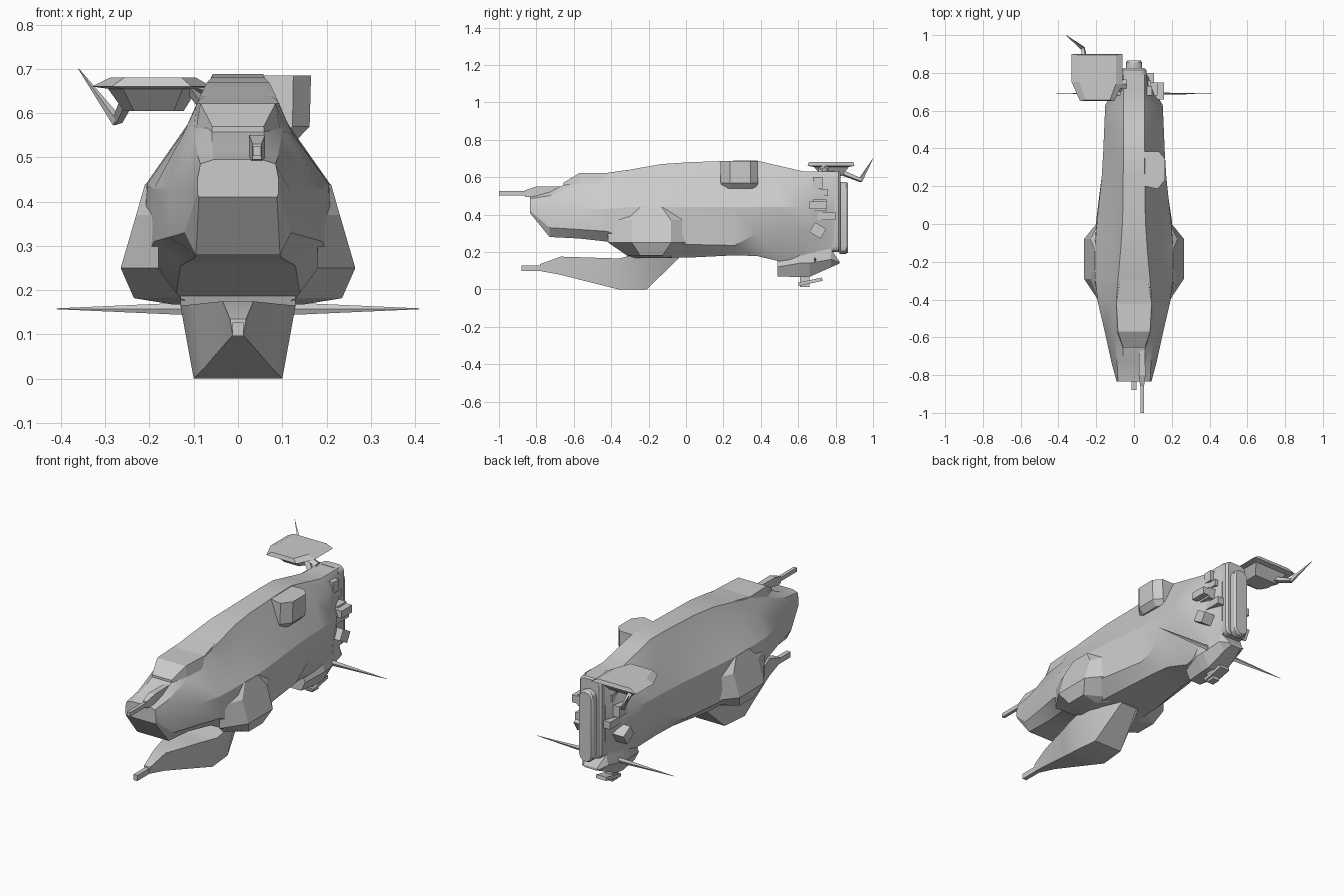
import bpy, bmesh, math
from mathutils import Vector, Matrix


def finish(name, bm, smooth=None):
    bmesh.ops.recalc_face_normals(bm, faces=bm.faces)
    me = bpy.data.meshes.new(name)
    bm.to_mesh(me)
    bm.free()
    ob = bpy.data.objects.new(name, me)
    bpy.context.collection.objects.link(ob)
    if smooth:
        bpy.context.view_layer.objects.active = ob
        ob.select_set(True)
        bpy.ops.object.shade_smooth_by_angle(angle=math.radians(smooth))
        ob.select_set(False)
    return ob


def skin(name, rings, smooth=None):
    """Bridge a list of equal-length 3D rings and cap both ends."""
    bm = bmesh.new()
    vs = [[bm.verts.new(p) for p in r] for r in rings]
    n = len(vs[0])
    for a, b in zip(vs, vs[1:]):
        for i in range(n):
            j = (i + 1) % n
            bm.faces.new((a[i], a[j], b[j], b[i]))
    bm.faces.new(vs[0])
    bm.faces.new(vs[-1])
    return finish(name, bm, smooth)


def loft(name, sections, smooth=None):
    """Sections are (y, x1, z1, x2, z2, ...) right halves, mirrored over x."""
    rings = []
    for s in sections:
        half = [(s[i], s[0], s[i + 1]) for i in range(1, len(s), 2)]
        rings.append(half + [(-x, y, z) for x, y, z in reversed(half)])
    return skin(name, rings, smooth)


def box(name, x, y, z, tilt=0):
    """Box from (min, max) ranges, optionally tilted about x."""
    bm = bmesh.new()
    bmesh.ops.create_cube(bm, size=1)
    c = Vector([(a + b) / 2 for a, b in (x, y, z)])
    d = [b - a for a, b in (x, y, z)]
    bm.transform(Matrix.Translation(c) @ Matrix.Rotation(math.radians(tilt), 4, 'X')
                 @ Matrix.Diagonal((*d, 1)))
    return finish(name, bm)


def blade(name, p, q, r0, r1, flat=1.0):
    """Tapered four-sided bar from p to q, flattened along its second axis."""
    p, q = Vector(p), Vector(q)
    d = (q - p).normalized()
    u = d.cross(Vector((0, 1, 0))).normalized()
    v = d.cross(u)
    ring = lambda c, r: [c + u * r, c + v * r * flat, c - u * r, c - v * r * flat]
    return skin(name, [ring(p, r0), ring(q, r1)])


# Main hull
loft("hull", [
    (-.835, .055, .495, .085, .485, .092, .45, .092, .42, .088, .41),
    (-.73, .058, .52, .09, .50, .12, .42, .12, .33, .095, .28),
    (-.57, .06, .60, .10, .56, .155, .43, .155, .32, .10, .272),
    (-.42, .095, .615, .125, .55, .19, .43, .19, .31, .13, .255),
    (-.30, .085, .64, .117, .565, .205, .44, .215, .26, .14, .19),
    (-.13, .07, .67, .113, .575, .208, .44, .215, .25, .14, .17),
    (.02, .06, .68, .11, .58, .195, .44, .20, .24, .13, .17),
    (.26, .057, .688, .107, .58, .17, .44, .165, .235, .10, .182),
    (.38, .055, .688, .105, .58, .163, .44, .155, .30, .09, .178),
    (.50, .055, .66, .105, .575, .158, .44, .145, .30, .06, .15),
    (.63, .055, .63, .105, .57, .152, .44, .13, .31, .08, .17),
    (.70, .055, .63, .08, .58, .11, .44, .10, .31, .075, .19),
    (.79, .055, .63, .065, .60, .07, .44, .07, .30, .06, .21),
], 25)

# Raised cockpit roof
loft("cockpit_roof", [(-.655, .058, .57, .06, .54), (-.57, .085, .622, .095, .56),
                      (-.42, .093, .623, .11, .56), (-.30, .075, .64, .10, .57)])

# Side pods: tilted octagonal outer faces flaring out of the hull
for s in (-1, 1):
    skin("side_pod", [
        [(s * xi, -.185 - h * 2.2, z), (s * xo, -.185 - h, z),
         (s * xo, -.185 + h, z), (s * xi, -.185 + h * 2, z)]
        for z, xi, xo, h in ((.44, .16, .210, .055), (.37, .18, .230, .105),
                             (.25, .18, .265, .105), (.182, .13, .235, .06),
                             (.168, .10, .15, .055))], 15)

# Chin keel with its gun
loft("chin_keel", [
    (-.78, .018, .135, .012, .098),
    (-.67, .035, .175, .03, .078),
    (-.45, .10, .168, .078, .022),
    (-.36, .13, .165, .10, 0),
    (-.21, .13, .20, .085, 0),
    (-.04, .08, .21, .05, .165)], 25)
box("chin_gun", (-.012, .012), (-.88, -.76), (.097, .127))

# Nose gun beside the canopy
skin("nose_gun_body", [[(.043 + sx * w, y, z) for sx, z in ((-1, lo), (1, lo), (1, hi), (-1, hi))]
                       for y, w, lo, hi in ((-.86, .01, .495, .53), (-.80, .018, .49, .55),
                                            (-.66, .014, .49, .55))])
box("nose_gun_barrel", (.034, .052), (-1, -.84), (.503, .525))

# Dorsal turret on the right shoulder
plan = [(.03, .385), (.13, .385), (.165, .345), (.165, .235), (.125, .185), (.06, .20), (.01, .24)]
skin("shoulder_turret", [
    [(.06 + (x - .06) * k, .285 + (y - .285) * m, z) for x, y in plan]
    for z, k, m in ((.54, .7, .9), (.57, .97, 1), (.685, 1, 1))])

# Left rear wing pod: plate with a tapered tray below
pod = [(-.33, .90), (-.06, .90), (-.06, .74), (-.105, .65), (-.285, .65), (-.33, .75)]
skin("wing_pod", [
    [(-.185 + (x + .185) * kx, .785 + (y - .785) * ky, z) for x, y in pod]
    for z, kx, ky in ((.605, .5, .4), (.655, .75, .75), (.66, 1, 1), (.68, .72, .95))])
blade("wing_pod_strut", (-.06, .72, .59), (-.11, .74, .66), .012, .012, 2)
blade("wing_pod_arm", (-.04, .74, .64), (-.12, .74, .665), .012, .012, 2)
blade("antenna_root", (-.25, .82, .63), (-.272, .935, .583), .016, .012)
blade("antenna_tip", (-.272, .93, .58), (-.36, 1, .70), .013, .001)


# Tail plate and rounded engine slab
def stadium(name, y0, y1, w, z0, z1, r):
    prof = []
    for cx, cz, a0 in ((w - r, z1 - r, 0), (r - w, z1 - r, 90), (r - w, z0 + r, 180), (w - r, z0 + r, 270)):
        for k in range(4):
            a = math.radians(a0 + 30 * k)
            prof.append((cx + r * math.cos(a), cz + r * math.sin(a)))
    cz = (z0 + z1) / 2
    rings = [[(x * k, y, cz + (z - cz) * (1 - (1 - k) * .2)) for x, z in prof]
             for y, k in ((y0, 1), (y1 - .01, 1), (y1, .85))]
    skin(name, rings, 30)


stadium("tail_plate", .77, .825, .066, .20, .632, .03)
stadium("engine_slab", .82, .865, .042, .19, .575, .038)

# Side equipment blocks around the tail
for s in (-1, 1):
    for x, y, z, t in (((.05, .095), (.68, .73), (.54, .60), 0),
                       ((.05, .09), (.69, .76), (.50, .535), 0),
                       ((.06, .125), (.68, .75), (.42, .48), 0),
                       ((.05, .105), (.69, .80), (.37, .41), 0),
                       ((.06, .15), (.67, .74), (.285, .345), -30)):
        box("tail_block", sorted((s * x[0], s * x[1])), y, z, t)
box("right_tail_block", (.08, .16), (.66, .75), (.43, .47))

# Lower tail pod, side spikes and belly gun
loft("lower_tail_pod", [
    (.49, .045, .155, .06, .12, .035, .07),
    (.61, .08, .225, .09, .14, .05, .065),
    (.66, .08, .22, .09, .14, .05, .067),
    (.775, .065, .215, .075, .16, .04, .118),
    (.82, .04, .15, .05, .145, .03, .138)])
for s in (-1, 1):
    blade("side_spike", (s * .05, .69, .158), (s * .41, .69, .158), .017, .001, .45)
box("belly_gun_mount", (-.02, .02), (.61, .66), (.012, .07))
box("belly_gun", (-.03, .03), (.60, .73), (.032, .05), 12)
